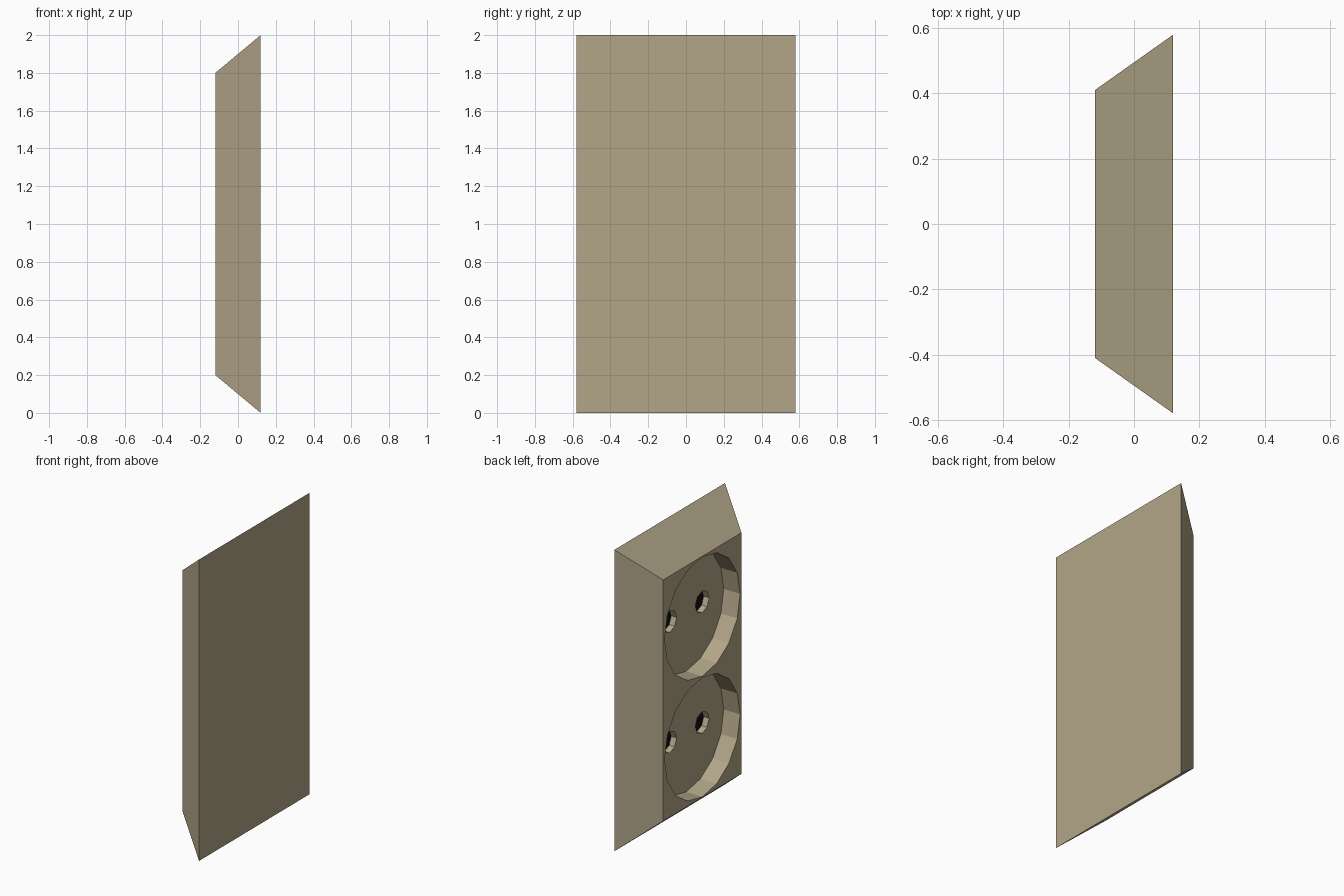
import bpy, bmesh
from math import pi
from mathutils import Matrix

if "Cube" in bpy.data.objects:
    bpy.data.objects.remove(bpy.data.objects["Cube"])

FACE_X, BACK_X = -0.12, 0.12
RECESS_X, HOLE_X = 0.0, 0.04


def material(name, color):
    m = bpy.data.materials.new(name)
    m.diffuse_color = color
    m.use_nodes = True
    m.node_tree.nodes["Principled BSDF"].inputs["Base Color"].default_value = m.diffuse_color
    return m


def to_object(name, bm):
    bmesh.ops.recalc_face_normals(bm, faces=bm.faces)
    mesh = bpy.data.meshes.new(name)
    bm.to_mesh(mesh)
    bm.free()
    obj = bpy.data.objects.new(name, mesh)
    bpy.context.collection.objects.link(obj)
    return obj


def cut(obj, name, places, radius, sides, x0, x1):
    """Sink round pockets running along x into obj."""
    bm = bmesh.new()
    for y, z in places:
        bmesh.ops.create_cone(
            bm, cap_ends=True, segments=sides, radius1=radius, radius2=radius,
            depth=x1 - x0,
            matrix=Matrix.Translation(((x0 + x1) / 2, y, z)) @ Matrix.Rotation(pi / 2, 4, 'Y'))
    cutter = to_object(name, bm)
    cutter.hide_render = True
    mod = obj.modifiers.new(name, 'BOOLEAN')
    mod.operation = 'DIFFERENCE'
    mod.solver = 'EXACT'
    mod.object = cutter
    bpy.context.view_layer.objects.active = obj
    bpy.ops.object.modifier_apply(modifier=mod.name)
    bpy.data.objects.remove(cutter)


# Socket housing: block whose front face is drawn in to make sloped sides
bm = bmesh.new()
bmesh.ops.create_cube(bm, size=2)
for v in bm.verts:
    front = v.co.x < 0
    half_y, half_z = (0.41, 0.8) if front else (0.58, 1.0)
    v.co = (FACE_X if front else BACK_X, v.co.y * half_y, 1 + v.co.z * half_z)
housing = to_object("socket_housing", bm)

# Round plug recesses, then a pair of pin holes in each
levels = (0.6, 1.4)
cut(housing, "plug_recess_cutter", [(0, z) for z in levels], 0.396, 16, FACE_X - 0.1, RECESS_X)
cut(housing, "pin_hole_cutter", [(y, z) for z in levels for y in (-0.17, 0.17)],
    0.072, 8, RECESS_X - 0.05, HOLE_X)

# Tan body with dark pin hole floors
housing.data.materials.clear()
housing.data.materials.append(material("tan_plastic", (0.45, 0.38, 0.25, 1)))
housing.data.materials.append(material("dark_hole", (0.005, 0.005, 0.005, 1)))
for p in housing.data.polygons:
    p.use_smooth = False
    p.material_index = 1 if abs(p.center.x - HOLE_X) < 1e-3 and abs(p.normal.x) > 0.9 else 0
